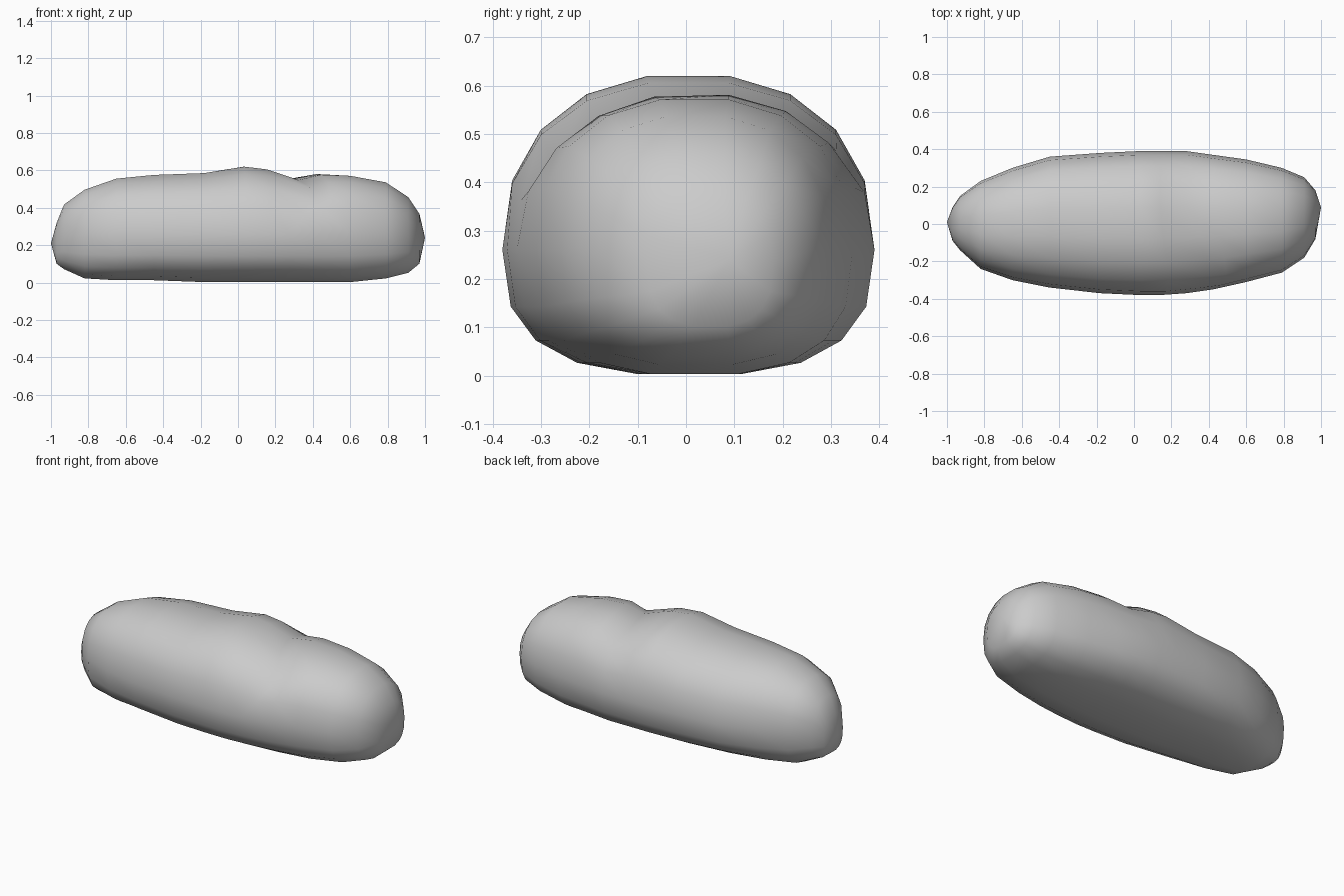
import bpy
import bmesh
from math import cos, sin, pi, exp

# Remove the default object
default = bpy.data.objects.get("Cube")
if default:
    bpy.data.objects.remove(default, do_unlink=True)

SIDES = 18
WAIST = 0.26      # height of the widest line
CREASE = 0.3      # position of the fold along the length

# Body stations: x, front y, back y, bottom z, top z
STATIONS = [
    (-0.97, -0.09, 0.09, 0.10, 0.32),
    (-0.93, -0.14, 0.15, 0.07, 0.42),
    (-0.82, -0.24, 0.23, 0.02, 0.50),
    (-0.65, -0.30, 0.30, 0.01, 0.56),
    (-0.45, -0.34, 0.36, 0.01, 0.58),
    (-0.18, -0.37, 0.38, 0.0, 0.59),
    (0.03, -0.38, 0.39, 0.0, 0.625),
    (0.14, -0.38, 0.39, 0.0, 0.61),
    (0.28, -0.37, 0.39, 0.0, 0.56),
    (0.42, -0.35, 0.37, 0.0, 0.585),
    (0.60, -0.31, 0.345, 0.0, 0.575),
    (0.79, -0.26, 0.30, 0.02, 0.54),
    (0.91, -0.18, 0.25, 0.05, 0.46),
    (0.97, -0.08, 0.18, 0.10, 0.37),
]


def rounded(value, power):
    """Signed power that turns a circle into a rounder or squarer oval."""
    return (1 if value >= 0 else -1) * abs(value) ** (2 / power)


def section_point(station, angle):
    """One point on the oval cross-section, with the slanting front fold."""
    x, front, back, bottom, top = station
    middle = (front + back) / 2
    waist = min(max(WAIST, bottom), (top + bottom) / 2)
    c, s = cos(angle), sin(angle)
    power = 2.3 if s > 0 else 2.7
    y = middle + (back - front) / 2 * rounded(c, power)
    z = waist + (top - waist if s > 0 else waist - bottom) * rounded(s, power)
    # The fold runs forward and down over the front shoulder
    shoulder = max(0, -c) * max(0, s) * 2
    near_fold = exp(-((x - CREASE) / 0.16) ** 2)
    valley = exp(-((x - CREASE - 0.03) / 0.09) ** 2)
    x += 0.13 * shoulder * near_fold
    y += 0.02 * shoulder * valley
    z -= 0.03 * shoulder * valley
    return x, y, z


def build_body():
    bm = bmesh.new()
    rings = [[bm.verts.new(section_point(st, 2 * pi * i / SIDES))
              for i in range(SIDES)] for st in STATIONS]

    # Skin between neighbouring sections
    for a, b in zip(rings, rings[1:]):
        for i in range(SIDES):
            j = (i + 1) % SIDES
            bm.faces.new((a[i], a[j], b[j], b[i]))

    # Rounded end caps
    for ring, tip in ((rings[0], (-1, 0.01, 0.21)), (rings[-1], (1, 0.09, 0.24))):
        point = bm.verts.new(tip)
        for i in range(SIDES):
            bm.faces.new((ring[i], ring[(i + 1) % SIDES], point))

    bmesh.ops.recalc_face_normals(bm, faces=bm.faces)
    for face in bm.faces:
        face.smooth = True
    mesh = bpy.data.meshes.new("loaf_body")
    bm.to_mesh(mesh)
    bm.free()
    body = bpy.data.objects.new("loaf_body", mesh)
    bpy.context.collection.objects.link(body)
    return body


# Plain grey surface
grey = bpy.data.materials.new("light_grey")
grey.use_nodes = True
colour = (0.6, 0.6, 0.6, 1)
grey.diffuse_color = colour
grey.node_tree.nodes["Principled BSDF"].inputs["Base Color"].default_value = colour

body = build_body()
body.data.materials.append(grey)
